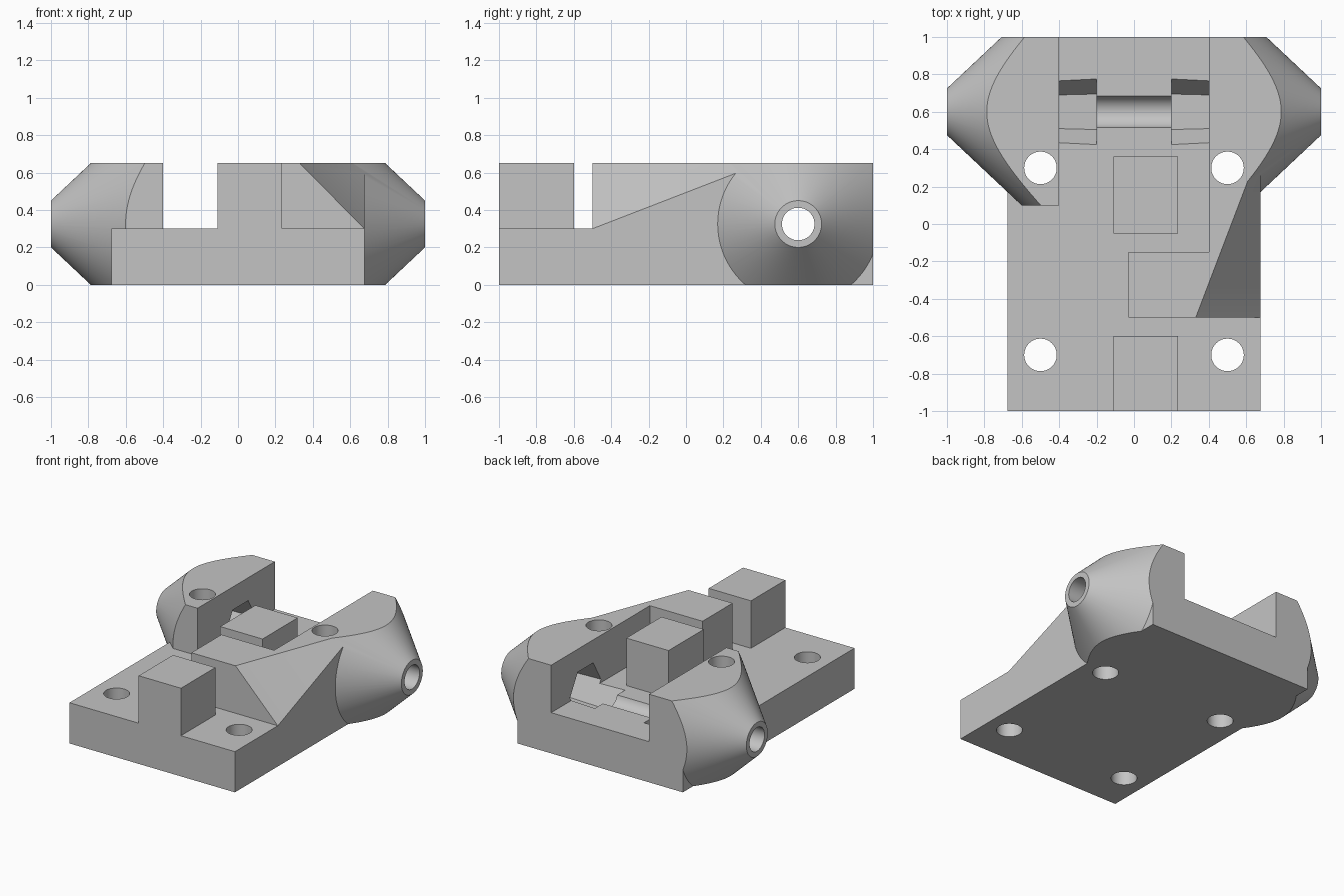
import bpy, bmesh
from math import radians, pi
from mathutils import Matrix, Vector

if "Cube" in bpy.data.objects:
    bpy.data.objects.remove(bpy.data.objects["Cube"], do_unlink=True)

TOP, FLOOR, HALF = 0.65, 0.30, 0.675
AXIS_Y, AXIS_Z = 0.60, 0.325

grey = bpy.data.materials.new("plain grey")
grey.use_nodes = True
colour = (0.55, 0.55, 0.55, 1)
grey.diffuse_color = colour
grey.node_tree.nodes["Principled BSDF"].inputs["Base Color"].default_value = colour


def finish(name, bm):
    bmesh.ops.recalc_face_normals(bm, faces=bm.faces)
    mesh = bpy.data.meshes.new(name)
    bm.to_mesh(mesh)
    bm.free()
    mesh.materials.append(grey)
    obj = bpy.data.objects.new(name, mesh)
    bpy.context.collection.objects.link(obj)
    return obj


def box(name, x, y, z):
    bm = bmesh.new()
    bmesh.ops.create_cube(bm, size=1)
    for v in bm.verts:
        v.co = [(a + b) / 2 + c * (b - a) for c, (a, b) in zip(v.co, (x, y, z))]
    return finish(name, bm)


def cone(name, r1, r2, length, sides, matrix):
    bm = bmesh.new()
    bmesh.ops.create_cone(bm, cap_ends=True, segments=sides, radius1=r1,
                          radius2=r2, depth=length, matrix=matrix)
    return finish(name, bm)


def axle_cone(name, side, x1, x2, r1, r2, sides):
    """Cone along the pivot axis, running from x1 to x2 on the given side."""
    m = (Matrix.Translation((side * (x1 + x2) / 2, AXIS_Y, AXIS_Z))
         @ Matrix.Rotation(side * pi / 2, 4, "Y") @ Matrix.Rotation(pi / 2, 4, "Z")
         @ Matrix.Rotation(pi / 2, 4, "Z"))
    if sides == 6:  # flats at top and bottom
        m = m @ Matrix.Rotation(pi / 2, 4, "Z")
        corner_dir = (m.to_3x3() @ Vector((0, 1, 0)))
        if abs(corner_dir.y) < 0.5:
            m = m @ Matrix.Rotation(pi / 2, 4, "Z")
    return cone(name, r1, r2, x2 - x1, sides, m)


def combine(target, tool, operation):
    """Boolean the tool into the target and remove the tool."""
    mod = target.modifiers.new("cut", "BOOLEAN")
    mod.operation, mod.solver, mod.object = operation, "EXACT", tool
    bpy.context.view_layer.update()
    graph = bpy.context.evaluated_depsgraph_get()
    mesh = bpy.data.meshes.new_from_object(target.evaluated_get(graph))
    target.modifiers.clear()
    target.data = mesh
    bpy.data.objects.remove(tool, do_unlink=True)


# Base plate
body = box("mounting_block", (-HALF, HALF), (-1, 1), (0, FLOOR))

# L-shaped raised block with one slanted corner
bm = bmesh.new()
outline = [(-0.03, -0.5), (HALF, -0.5), (HALF, 0.405), (0.4, 0.405), (0.4, -0.15), (-0.03, -0.15)]
face = bm.faces.new([bm.verts.new((x, y, 0.1)) for x, y in outline])
grown = bmesh.ops.extrude_face_region(bm, geom=[face])["geom"]
bmesh.ops.translate(bm, vec=(0, 0, TOP - 0.1),
                    verts=[g for g in grown if isinstance(g, bmesh.types.BMVert)])
raised_block = finish("raised_block", bm)
a, b, c = Vector((0.33, -0.5, TOP)), Vector((HALF, -0.5, FLOOR)), Vector((HALF, 0.405, TOP))
normal = (b - a).cross(c - a).normalized()
if normal.x < 0:
    normal.negate()
m = Matrix.Translation(a + normal) @ normal.to_track_quat("Z", "Y").to_matrix().to_4x4()
bm = bmesh.new()
bmesh.ops.create_cube(bm, size=2, matrix=m)
combine(raised_block, finish("slant_cutter", bm), "DIFFERENCE")
combine(body, raised_block, "UNION")

# Conical pivot cheeks, trimmed to the block envelope
for side, front in ((1, -0.3), (-1, 0.1)):
    cheek = axle_cone("pivot_cheek", side, 0.4, 1.0, 0.689, 0.125, 128)
    trim = box("cheek_trim", (-1.2, 1.2), (front, 1), (0, TOP))
    combine(cheek, trim, "INTERSECT")
    combine(body, cheek, "UNION")

# Two square posts
for y in ((-1, -0.6), (-0.05, 0.36)):
    combine(body, box("post", (-0.11, 0.235), y, (0.1, TOP)), "UNION")

# Tapered hexagonal pockets and the pivot bore
for side in (1, -1):
    combine(body, axle_cone("hex_pocket", side, 0.2, 0.6, 0.19, 0.17, 6), "DIFFERENCE")
combine(body, axle_cone("pivot_bore", 1, -1.1, 1.1, 0.087, 0.087, 64), "DIFFERENCE")

# Vertical screw holes
for x in (-0.5, 0.5):
    for y in (-0.7, 0.3):
        hole = cone("screw_hole", 0.087, 0.087, 2, 64, Matrix.Translation((x, y, 0.3)))
        combine(body, hole, "DIFFERENCE")

# Smooth the curved faces, keep the edges crisp
bpy.ops.object.select_all(action="DESELECT")
body.select_set(True)
bpy.context.view_layer.objects.active = body
bpy.ops.object.shade_smooth_by_angle(angle=radians(25))
